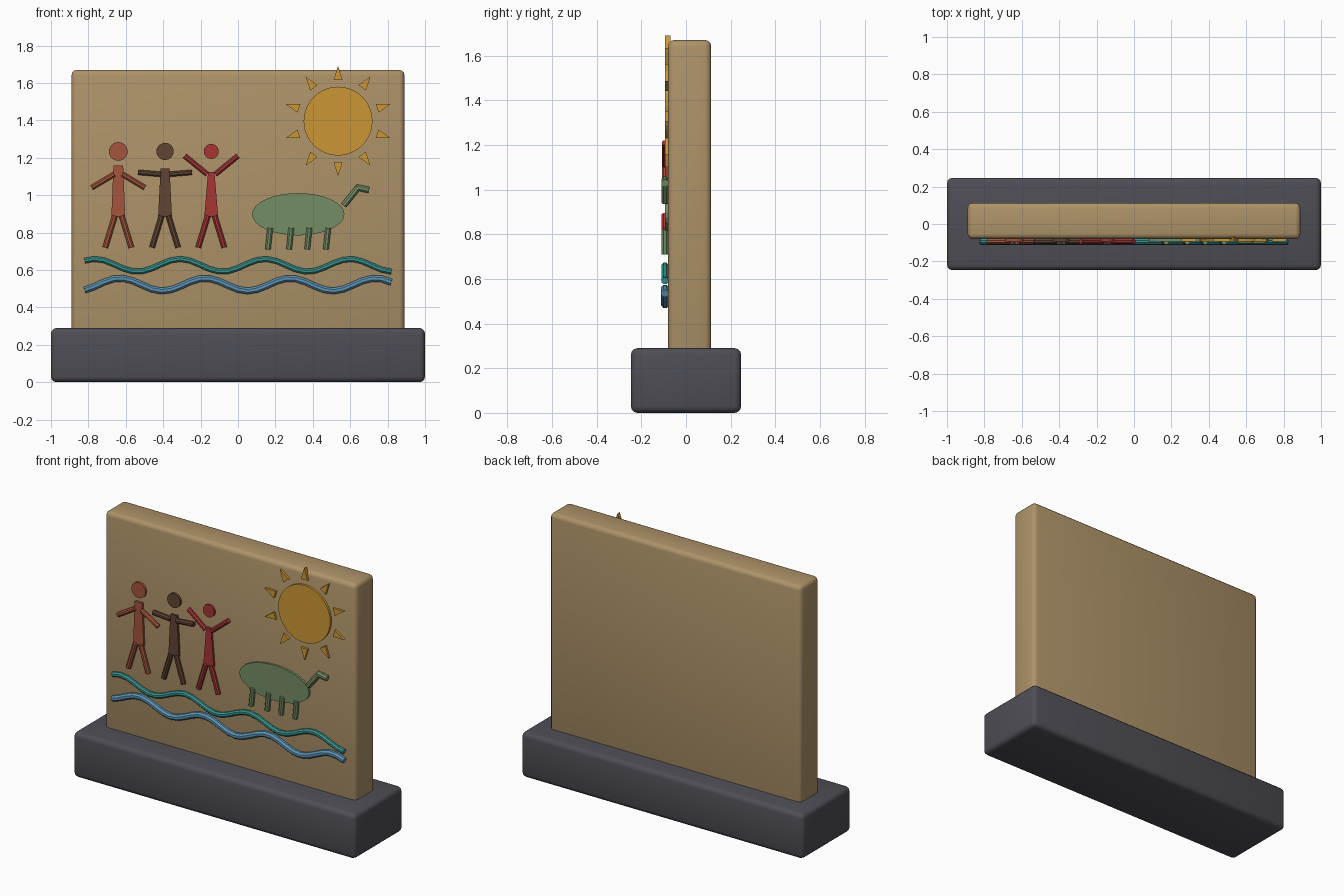
import bpy, bmesh, math
from mathutils import Vector

if "Cube" in bpy.data.objects:
    bpy.data.objects.remove(bpy.data.objects["Cube"])

ROD_Y = -0.094    # centre line of raised rods
FLAT_Y = -0.094   # front of flat inlays
BACK_Y = -0.07    # buried back of flat inlays


def material(name, rgb):
    m = bpy.data.materials.new(name)
    m.diffuse_color = (*rgb, 1)
    m.use_nodes = True
    m.node_tree.nodes["Principled BSDF"].inputs["Base Color"].default_value = m.diffuse_color
    return m


STONE = material("sandstone", (0.42, 0.29, 0.14))
DARK = material("dark_stone", (0.075, 0.075, 0.09))
GOLD = material("ochre_yellow", (0.60, 0.31, 0.035))
GREEN = material("moss_green", (0.17, 0.27, 0.13))
TEAL = material("teal", (0.04, 0.30, 0.28))
BLUE = material("blue", (0.11, 0.30, 0.47))
RUST = material("rust", (0.37, 0.09, 0.045))
BROWN = material("brown", (0.12, 0.06, 0.035))
RED = material("red", (0.38, 0.035, 0.035))


def finish(name, bm, mat, smooth=False):
    bmesh.ops.recalc_face_normals(bm, faces=bm.faces)
    me = bpy.data.meshes.new(name)
    bm.to_mesh(me)
    bm.free()
    ob = bpy.data.objects.new(name, me)
    bpy.context.collection.objects.link(ob)
    me.materials.append(mat)
    if smooth:
        bpy.ops.object.select_all(action='DESELECT')
        ob.select_set(True)
        bpy.context.view_layer.objects.active = ob
        bpy.ops.object.shade_smooth_by_angle(angle=math.radians(40))
    return ob


def block(name, lo, hi, bevel, mat):
    bm = bmesh.new()
    bmesh.ops.create_cube(bm, size=1)
    for v in bm.verts:
        v.co = [l + (c + 0.5) * (h - l) for c, l, h in zip(v.co, lo, hi)]
    bmesh.ops.bevel(bm, geom=bm.edges[:], offset=bevel, segments=3,
                    profile=0.5, affect='EDGES')
    return finish(name, bm, mat, True)


def inlay(name, outline, mat):
    """Flat shape given in x, z and extruded into the slab."""
    bm = bmesh.new()
    f = bm.faces.new([bm.verts.new((x, FLAT_Y, z)) for x, z in outline])
    ext = bmesh.ops.extrude_face_region(bm, geom=[f], use_keep_orig=True)
    for v in ext['geom']:
        if isinstance(v, bmesh.types.BMVert):
            v.co.y = BACK_Y
    return finish(name, bm, mat)


def disc(name, x, z, rx, rz, mat, n=32):
    ring = [2 * math.pi * i / n for i in range(n)]
    return inlay(name, [(x + rx * math.cos(a), z + rz * math.sin(a)) for a in ring], mat)


def rod(name, points, r, mat, sides=8):
    """Tube swept along a path in x, z with mitred joints."""
    bm = bmesh.new()
    pts = [Vector((x, ROD_Y, z)) for x, z in points]
    rings = []
    for i, p in enumerate(pts):
        a = (p - pts[max(i - 1, 0)]).normalized()
        b = (pts[min(i + 1, len(pts) - 1)] - p).normalized()
        t = (a + b).normalized()
        side = Vector((t.z, 0, -t.x)) / max(0.5, t.dot(b if b.length else a))
        angles = [2 * math.pi * (k + 0.5) / sides for k in range(sides)]
        rings.append([bm.verts.new(p + r * (side * math.cos(g) + Vector((0, math.sin(g), 0))))
                      for g in angles])
    for u, v in zip(rings, rings[1:]):
        for k in range(sides):
            j = (k + 1) % sides
            bm.faces.new((u[k], u[j], v[j], v[k]))
    bm.faces.new(rings[0])
    bm.faces.new(rings[-1])
    return finish(name, bm, mat)


# Base and upright slab
block("base", (-1, -0.247, 0), (1, 0.247, 0.29), 0.03, DARK)
block("slab", (-0.89, -0.08, 0.25), (0.89, 0.113, 1.67), 0.028, STONE)

# Sun with ten rays
SX, SZ = 0.535, 1.396
disc("sun_disc", SX, SZ, 0.184, 0.184, GOLD, 40)
for i in range(10):
    a = math.radians(90 + 36 * i)
    c, s = math.cos(a), math.sin(a)
    tri = [(0.22, -0.024), (0.295, 0), (0.22, 0.024)]
    inlay(f"sun_ray_{i + 1}", [(SX + u * c - w * s, SZ + u * s + w * c) for u, w in tri], GOLD)

# Three people: x, head radius, shoulder z, top half width, hand (dx, z), colour
people = [(-0.64, 0.050, 1.158, 0.026, (0.142, 1.04), RUST),
          (-0.39, 0.046, 1.142, 0.024, (0.144, 1.122), BROWN),
          (-0.143, 0.040, 1.125, 0.017, (0.142, 1.21), RED)]
for i, (x, hr, top, hw, (hx, hz), mat) in enumerate(people, 1):
    disc(f"person_{i}_head", x, 1.234, hr, hr, mat, 24)
    inlay(f"person_{i}_body", [(x - 0.037, 0.885), (x + 0.037, 0.885),
                               (x + hw, top), (x - hw, top)], mat)
    for side, s in (("left", -1), ("right", 1)):
        rod(f"person_{i}_{side}_arm", [(x + s * 0.022, 1.112), (x + s * hx, hz)], 0.015, mat)
        rod(f"person_{i}_{side}_leg", [(x + s * 0.018, 0.89), (x + s * 0.07, 0.72)], 0.016, mat)

# Grazing animal
disc("animal_body", 0.322, 0.898, 0.247, 0.113, GREEN, 32)
for i, x in enumerate((0.172, 0.285, 0.382, 0.482), 1):
    rod(f"animal_leg_{i}", [(x, 0.825), (x - 0.012, 0.71)], 0.016, GREEN)
rod("animal_neck", [(0.565, 0.945), (0.643, 1.042)], 0.018, GREEN)
rod("animal_head", [(0.632, 1.042), (0.70, 1.028)], 0.018, GREEN)

# Two water waves
for name, z, peak, r, mat in (("upper_wave", 0.625, -0.31, 0.016, TEAL),
                              ("lower_wave", 0.522, -0.176, 0.019, BLUE)):
    path = []
    for k in range(33):
        x = -0.82 + 1.64 * k / 32
        path.append((x, z + 0.034 * math.cos(2 * math.pi * (x - peak) / 0.455)))
    rod(name, path, r, mat)
